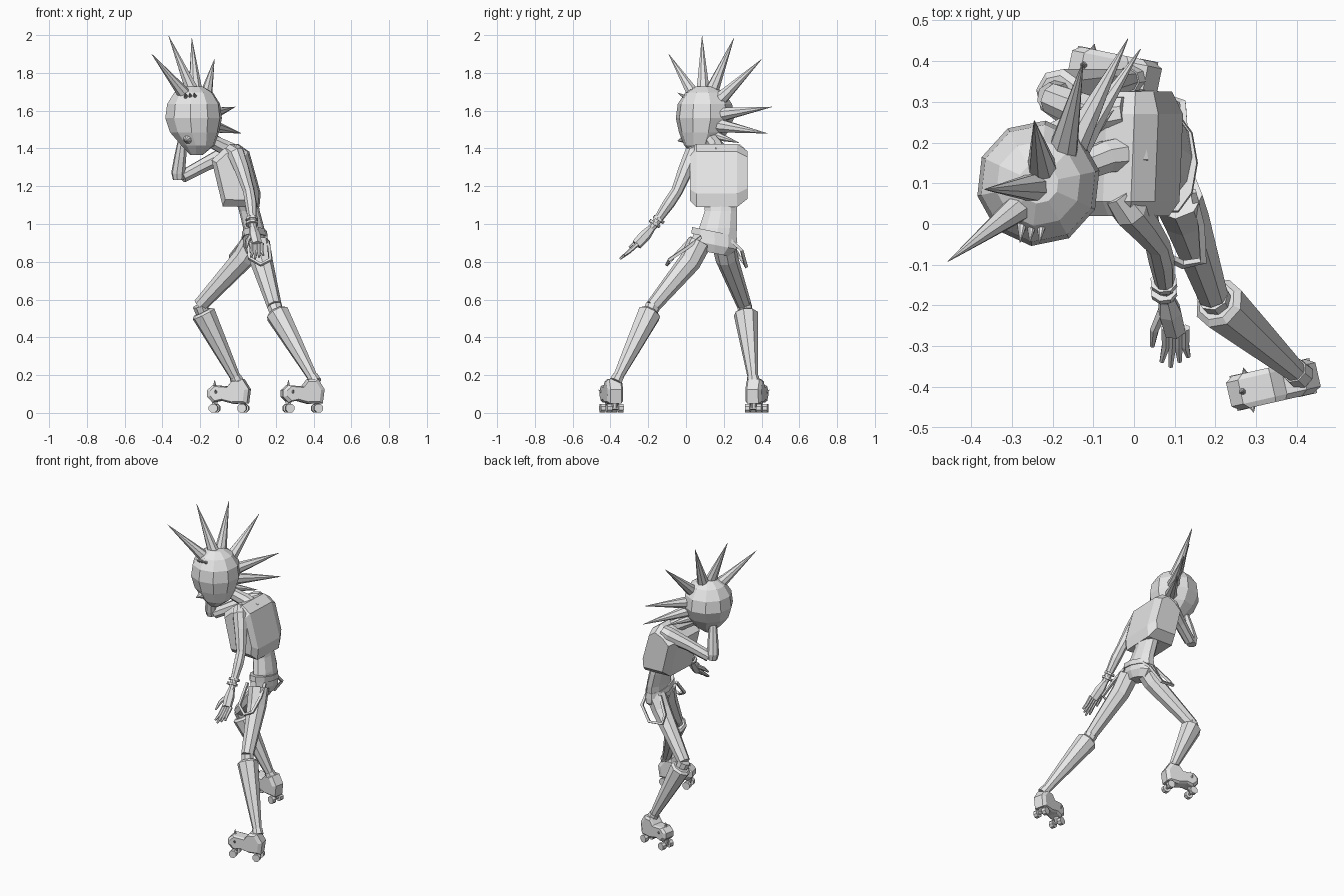
import bpy, bmesh, math
from mathutils import Vector as V

cube = bpy.data.objects.get("Cube")
if cube:
    bpy.data.objects.remove(cube)

grey = bpy.data.materials.new("plain_grey")
grey.use_nodes = True
grey.diffuse_color = (0.8, 0.8, 0.8, 1)
grey.node_tree.nodes["Principled BSDF"].inputs["Base Color"].default_value = grey.diffuse_color


def loft(name, rings):
    """Skin a list of equal-sized point rings and cap both ends."""
    bm = bmesh.new()
    loops = [[bm.verts.new(p) for p in ring] for ring in rings]
    n = len(loops[0])
    for a, b in zip(loops, loops[1:]):
        for i in range(n):
            j = (i + 1) % n
            bm.faces.new((a[i], a[j], b[j], b[i]))
    bm.faces.new(loops[0])
    bm.faces.new(loops[-1])
    bmesh.ops.recalc_face_normals(bm, faces=bm.faces)
    mesh = bpy.data.meshes.new(name)
    bm.to_mesh(mesh)
    bm.free()
    mesh.materials.append(grey)
    obj = bpy.data.objects.new(name, mesh)
    bpy.context.collection.objects.link(obj)
    return obj


def limb(name, points, radii, sides=8):
    """Tube through points with a radius at each one."""
    pts = [V(p) for p in points]
    rings, quat, last = [], None, None
    for i, p in enumerate(pts):
        t = (pts[min(i + 1, len(pts) - 1)] - pts[max(i - 1, 0)]).normalized()
        quat = t.to_track_quat('Z', 'Y') if quat is None else last.rotation_difference(t) @ quat
        last = t
        angles = [math.tau * (k + 0.5) / sides for k in range(sides)]
        rings.append([p + quat @ V((math.cos(a), math.sin(a), 0)) * radii[i] for a in angles])
    return loft(name, rings)


def spike(name, base, tip, radius):
    return limb(name, (base, tip), (radius, 0.001))


def stack(name, layers, sides=10, slope=0.0, turn=0.0):
    """Horizontal oval rings: (x, y, z, half width x, half width y)."""
    rings = []
    for x, y, z, rx, ry in layers:
        ring = []
        for k in range(sides):
            a = math.tau * k / sides + turn
            dy = math.sin(a) * ry
            ring.append(V((x + math.cos(a) * rx, y + dy, z + slope * dy)))
        rings.append(ring)
    return loft(name, rings)


def slab(name, profile, stations, origin, along, across):
    """Side profile swept across, scaled at each (offset, scale) station."""
    cx = sum(p[0] for p in profile) / len(profile)
    cz = sum(p[1] for p in profile) / len(profile)
    rings = []
    for off, s in stations:
        rings.append([origin + along * (cx + (x - cx) * s) + across * off
                      + V((0, 0, cz + (z - cz) * s)) for x, z in profile])
    return loft(name, rings)


# Head, tapering to the chin
stack("head", [(-.235, .10, 1.728, .05, .05), (-.235, .10, 1.695, .105, .105),
               (-.235, .10, 1.635, .143, .145), (-.235, .10, 1.56, .153, .155),
               (-.23, .092, 1.485, .132, .130), (-.213, .078, 1.415, .088, .088),
               (-.22, .07, 1.365, .033, .033)], 10, turn=0.2)
spike("nose", (-.265, .0, 1.45), (-.28, -.045, 1.44), .028)
for i in range(3):
    x = -.275 + i * .024
    spike(f"brow_stud_{i}", (x, .0, 1.67), (x - .005, -.045, 1.695), .013)

# Fan of hair spikes from forehead to nape
hair = [((-.27, .05, 1.67), (-.457, -.092, 1.9)), ((-.24, .09, 1.70), (-.367, .085, 1.995)),
        ((-.225, .135, 1.70), (-.245, .254, 1.985)), ((-.175, .18, 1.66), (-.125, .4, 1.872)),
        ((-.15, .19, 1.58), (-.015, .455, 1.62)), ((-.145, .18, 1.52), (.016, .43, 1.48)),
        ((-.16, .15, 1.47), (-.05, .28, 1.43))]
for i, (base, tip) in enumerate(hair):
    spike(f"hair_spike_{i}", base, tip, .038 if i < 6 else .028)

# Neck, leaning jacket, waist and hips
limb("neck", [(.01, .175, 1.36), (-.07, .165, 1.405), (-.16, .13, 1.45)], (.05, .042, .036))
slab("jacket", [(-.145, 1.34), (-.08, 1.4), (-.01, 1.428), (.05, 1.385), (.112, 1.16),
                (.105, 1.085), (-.085, 1.09)],
     [(.02, .78), (.055, .98), (.27, .98), (.325, .74)], V((0, 0, 0)), V((1, 0, 0)), V((.04, 1, 0)))
stack("waist", [(.045, .18, 1.13, .06, .09), (.06, .185, 1.07, .055, .09),
                (.083, .17, .98, .056, .105), (.09, .155, .9, .062, .115)])
stack("shorts", [(.088, .155, .94, .062, .118), (.09, .15, .89, .064, .125),
                 (.09, .15, .845, .045, .08)], slope=-.2)
stack("belt", [(.088, .15, .96, .066, .124), (.088, .15, .925, .069, .128)], slope=-.2)

# Hanging suspender loops
limb("left_strap", [(.145, .08, .93), (.165, 0, .87), (.17, -.09, .81), (.12, -.1, .785),
                    (.06, -.07, .82), (.05, .03, .93)], [.011] * 6, 4)
limb("right_strap", [(.125, .22, .93), (.12, .295, .86), (.05, .318, .775), (-.045, .315, .785),
                     (-.04, .28, .83), (.03, .23, .92)], [.011] * 6, 4)

# Arms
limb("left_arm", [(-.04, .075, 1.39), (-.01, .035, 1.37), (.02, .0, 1.29), (.058, -.05, 1.17),
                  (.068, -.09, 1.11), (.078, -.165, 1.0), (.08, -.185, .975)],
     (.038, .047, .041, .031, .032, .021, .02))
limb("right_arm", [(-.02, .275, 1.385), (-.06, .27, 1.37), (-.18, .22, 1.312),
                   (-.295, .175, 1.25)], (.04, .048, .038, .034))
limb("right_forearm", [(-.315, .17, 1.235), (-.317, .167, 1.27), (-.305, .15, 1.36),
                       (-.295, .135, 1.44)], (.03, .037, .032, .024))
limb("right_hand", [(-.295, .135, 1.43), (-.292, .11, 1.475), (-.285, .08, 1.51)],
     (.022, .032, .015), 6)
for i, d in enumerate((0, .022)):
    limb(f"bracelet_{i}", [(.073, -.14 - d, 1.03 - d), (.074, -.148 - d, 1.018 - d)], (.034, .034))

# Left hand with spread fingers
limb("left_palm", [(.08, -.18, .98), (.088, -.215, .94), (.1, -.262, .89)], (.02, .031, .029), 6)
for i in range(4):
    x = .078 + i * .016
    tip = (.068 + i * .022, -.35 + abs(i - 1) * .012, .815 + abs(i - 1) * .01)
    limb(f"left_finger_{i}", [(x, -.255, .895), (x, -.3, .855), tip], (.012, .011, .006), 6)
limb("left_thumb", [(.07, -.215, .94), (.05, -.26, .91), (.045, -.3, .875)], (.014, .012, .006), 6)


# Legs with tall boots and roller skates
FOOT = [(.11, .12), (.11, .085), (.08, .055), (.035, .065), (-.03, .048), (-.105, .05),
        (-.115, .125), (-.08, .18), (-.03, .178), (0, .14), (.08, .147)]


def leg(side, hip, thigh, knee, shin, ankle, foot, toe):
    limb(f"{side}_thigh", [hip, thigh, knee], (.064, .06, .039))
    limb(f"{side}_knee", [knee, shin], (.041, .038))
    k, s, a = V(knee), V(shin), V(ankle)
    limb(f"{side}_boot_shaft", [s, s.lerp(a, .03), s.lerp(a, .5), a], (.05, .065, .047, .027))
    limb(f"{side}_ankle_cuff", [a + (s - a) * .03, a - (s - a) * .05], (.032, .035))
    t = V((*toe, 0)).normalized()
    w = V((-t.y, t.x, 0))
    o = V((*foot, 0))
    slab(f"{side}_skate_boot", FOOT, [(-.043, .82), (-.03, 1), (.03, 1), (.043, .82)], o, t, w)
    for end, d in (("front", .075), ("back", -.08)):
        c = o + t * d + V((0, 0, .025))
        limb(f"{side}_{end}_axle", [c - w * .04, c + w * .04], (.009, .009), 6)
        limb(f"{side}_{end}_truck", [c, c + V((0, 0, .045))], (.012, .02), 6)
        for name, g in (("inner", -1), ("outer", 1)):
            limb(f"{side}_{end}_{name}_wheel", [c + w * g * .018, c + w * g * .044], (.025, .025), 8)
    # Studs on the toe cap
    p = o + t * .075 + V((0, 0, .135))
    spike(f"{side}_toe_stud", p, p + V((0, 0, .04)), .011)
    for g in (-1, 1):
        q = o + t * .06 + w * g * .038 + V((0, 0, .11))
        spike(f"{side}_side_stud_{g + 1}", q, q + w * g * .018 + V((0, 0, .012)), .009)


leg("left", (.105, .07, .9), (.125, .02, .8), (.193, -.175, .565), (.203, -.19, .535),
    (.40, -.365, .18), (.34, -.395), (-.97, -.22))
leg("right", (.08, .2, .9), (.03, .215, .82), (-.2, .308, .57), (-.188, .316, .535),
    (-.01, .355, .18), (-.05, .375), (-.97, .2))
